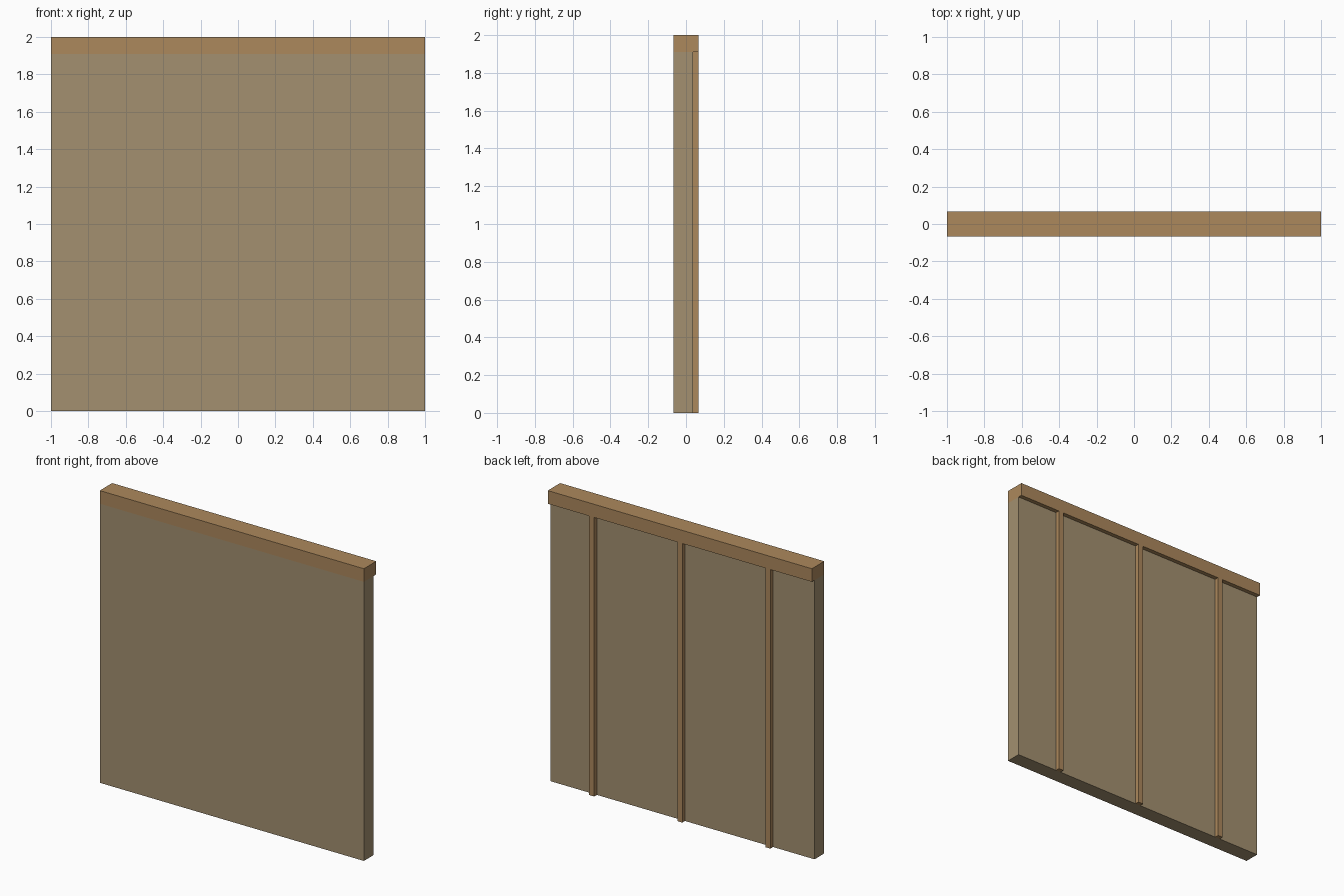
import bpy

if "Cube" in bpy.data.objects:
    bpy.data.objects.remove(bpy.data.objects["Cube"])


def material(name, rgb):
    m = bpy.data.materials.new(name)
    m.diffuse_color = (*rgb, 1.0)
    m.use_nodes = True
    m.node_tree.nodes["Principled BSDF"].inputs["Base Color"].default_value = m.diffuse_color
    return m


def box(name, lo, hi, mat):
    bpy.ops.mesh.primitive_cube_add(size=1)
    o = bpy.context.object
    o.name = name
    o.location = [(a + b) / 2 for a, b in zip(lo, hi)]
    o.scale = [b - a for a, b in zip(lo, hi)]
    bpy.ops.object.transform_apply(location=True, scale=True)
    o.data.materials.append(mat)
    return o


plaster = material("tan_panel", (0.366, 0.279, 0.162))
wood = material("warm_wood", (0.413, 0.246, 0.107))

DEPTH = 0.067      # half depth of the cap
PANEL_BACK = 0.038
CAP_Z = 1.91

# Wall slab
box("wall_panel", (-1, -DEPTH, 0), (1, PANEL_BACK, CAP_Z), plaster)

# Beam along the top
box("top_beam", (-1, -DEPTH, CAP_Z), (1, DEPTH, 2), wood)

# Upright battens on the back
for i, x in enumerate((-0.667, 0, 0.667)):
    box(f"back_batten_{i + 1}", (x - 0.019, PANEL_BACK, 0),
        (x + 0.019, DEPTH, CAP_Z), wood)
